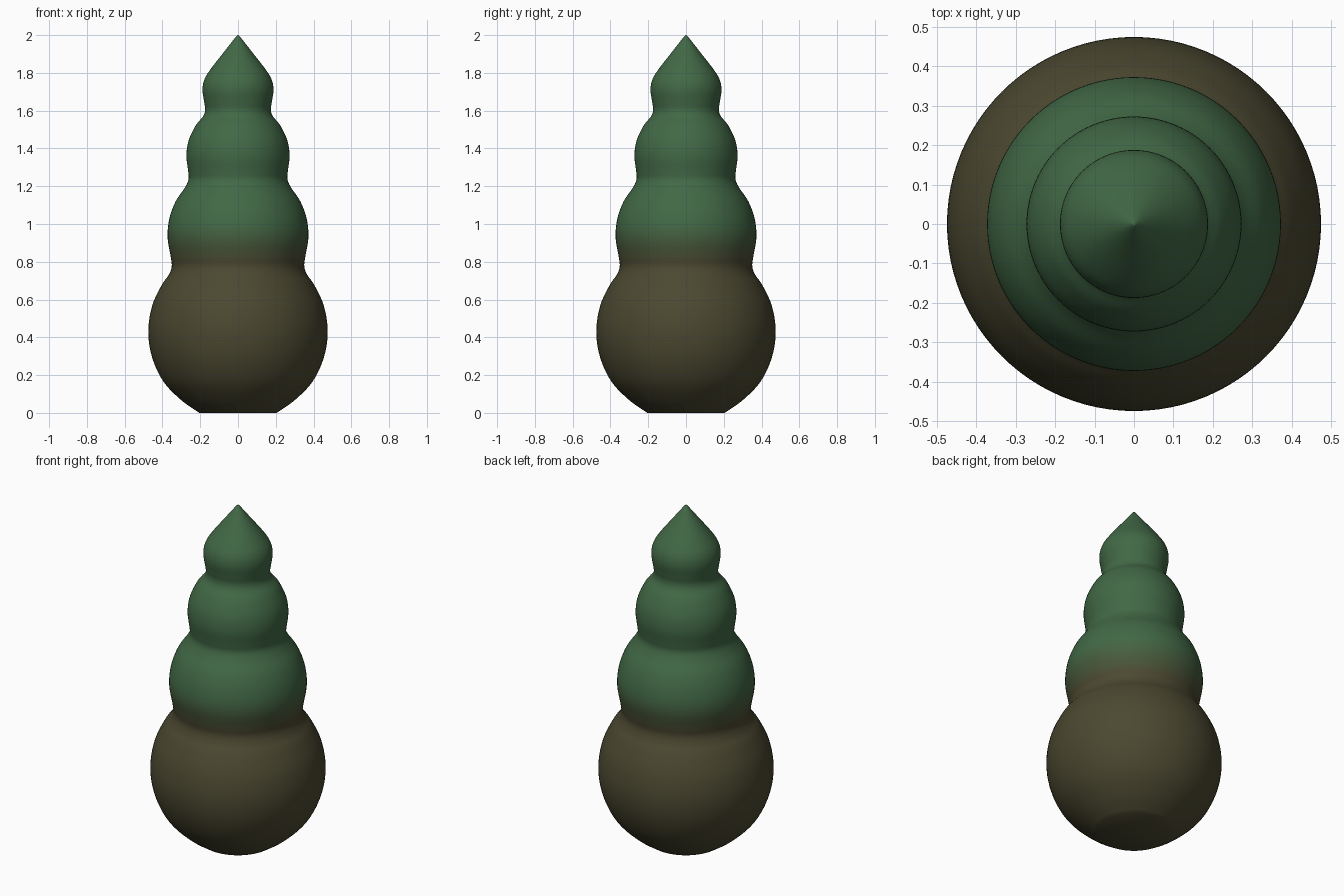
import bpy, bmesh, math
from mathutils import Vector

if "Cube" in bpy.data.objects:
    bpy.data.objects.remove(bpy.data.objects["Cube"])

SEGMENTS = 96
STEPS = 5

# Side profile (radius, height): four stacked bulbs ending in a cone tip
PROFILE = [
    (0.205, 0.0), (0.30, 0.067), (0.395, 0.166), (0.455, 0.295), (0.475, 0.43),
    (0.455, 0.565), (0.405, 0.675), (0.367, 0.73), (0.351, 0.775), (0.356, 0.825),
    (0.373, 0.93), (0.363, 1.03), (0.33, 1.12), (0.283, 1.19), (0.262, 1.235),
    (0.264, 1.28), (0.273, 1.36), (0.262, 1.44), (0.225, 1.52), (0.185, 1.57),
    (0.174, 1.605), (0.179, 1.645), (0.188, 1.71), (0.178, 1.765), (0.145, 1.82),
    (0.075, 1.91), (0.012, 1.99), (0.0, 2.0),
]
BROWN = Vector((0.071, 0.065, 0.030))
GREEN = Vector((0.054, 0.140, 0.061))
BLEND_LOW, BLEND_HIGH, BANDS = 0.80, 1.01, 10


def smooth_profile(points):
    """Catmull-Rom interpolation through the profile points."""
    pts = [Vector(p) for p in points]
    out = []
    for i in range(len(pts) - 1):
        b, c = pts[i], pts[i + 1]
        a = pts[i - 1] if i else b * 2 - c
        d = pts[i + 2] if i + 2 < len(pts) else c * 2 - b
        for k in range(STEPS):
            t = k / STEPS
            out.append(0.5 * (2 * b + (c - a) * t + (2 * a - 5 * b + 4 * c - d) * t * t
                              + (3 * b - a - 3 * c + d) * t ** 3))
    return out


bm = bmesh.new()

# Lathed body
rings = []
for r, z in smooth_profile(PROFILE):
    rings.append([bm.verts.new((r * math.cos(2 * math.pi * s / SEGMENTS),
                                r * math.sin(2 * math.pi * s / SEGMENTS), z))
                  for s in range(SEGMENTS)])
for low, high in zip(rings, rings[1:]):
    for s in range(SEGMENTS):
        n = (s + 1) % SEGMENTS
        bm.faces.new((low[s], low[n], high[n], high[s]))

# Tip and flat base
tip = bm.verts.new((0, 0, 2.0))
for s in range(SEGMENTS):
    bm.faces.new((rings[-1][s], rings[-1][(s + 1) % SEGMENTS], tip))
bm.faces.new(rings[0][::-1])

# Brown base fading into green, in narrow colour bands
for f in bm.faces:
    t = (f.calc_center_median().z - BLEND_LOW) / (BLEND_HIGH - BLEND_LOW)
    f.material_index = round(max(0.0, min(1.0, t)) * BANDS)

mesh = bpy.data.meshes.new("tiered_body")
bm.to_mesh(mesh)
bm.free()
for i in range(BANDS + 1):
    mat = bpy.data.materials.new(f"brown_to_green_{i}")
    mat.diffuse_color = (*BROWN.lerp(GREEN, i / BANDS), 1.0)
    mat.use_nodes = True
    mat.node_tree.nodes["Principled BSDF"].inputs["Base Color"].default_value = mat.diffuse_color
    mesh.materials.append(mat)

body = bpy.data.objects.new("tiered_body", mesh)
bpy.context.collection.objects.link(body)
bpy.context.view_layer.objects.active = body
body.select_set(True)
bpy.ops.object.shade_smooth_by_angle(angle=math.radians(35))
